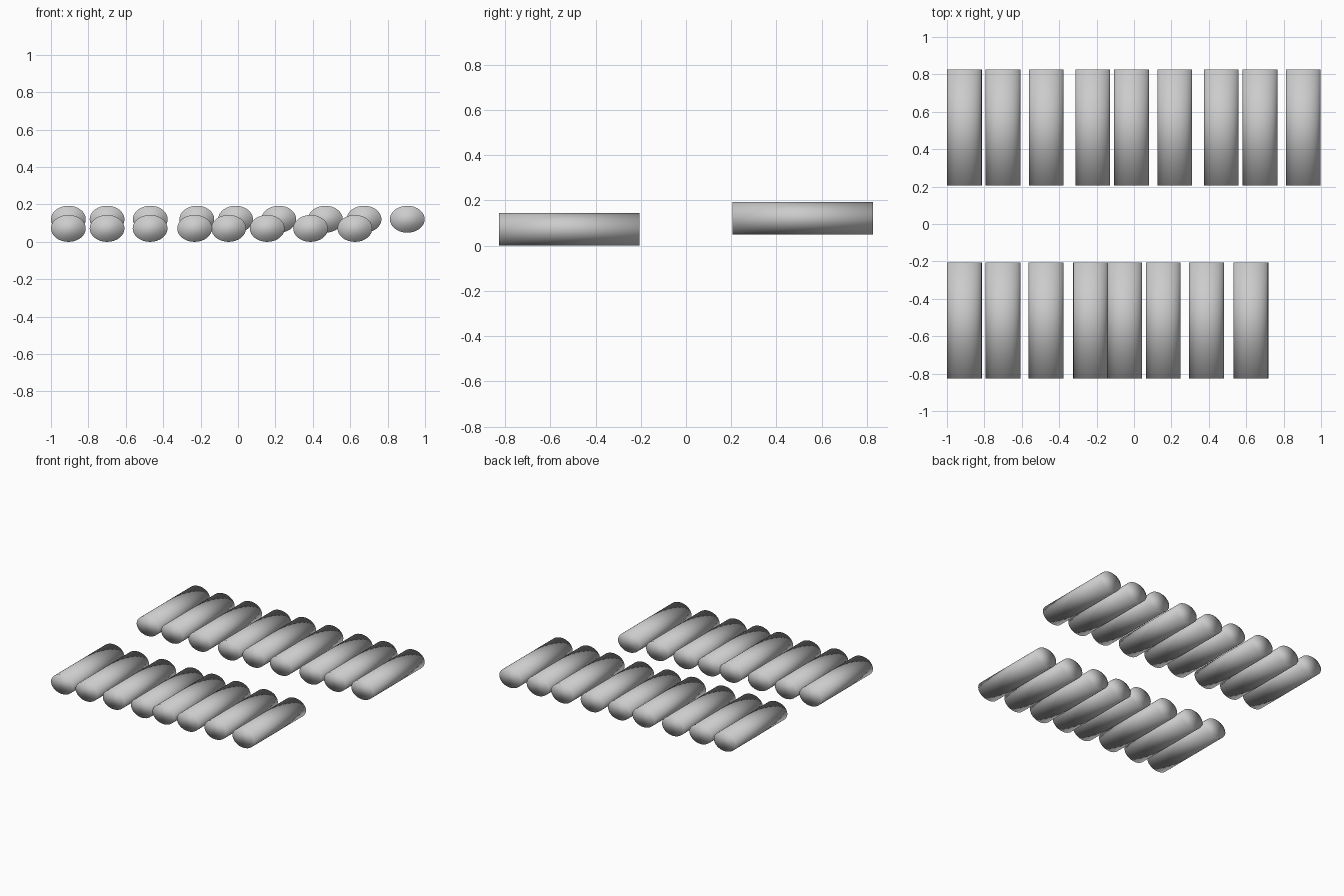
import bpy
import math

if "Cube" in bpy.data.objects:
    bpy.data.objects.remove(bpy.data.objects["Cube"])

RX, RZ = 0.093, 0.072      # elliptical cross-section half sizes
LENGTH = 0.62              # length along y


def roll(name, x, y, z):
    """Capped elliptical cylinder lying along y, smooth shaded all over."""
    bpy.ops.mesh.primitive_cylinder_add(vertices=32, radius=1, depth=1)
    ob = bpy.context.object
    ob.name = name
    ob.scale = (RX, RZ, LENGTH)
    ob.rotation_euler = (math.pi / 2, 0, 0)
    ob.location = (x, y, z)
    bpy.ops.object.transform_apply(location=False, rotation=True, scale=True)
    bpy.ops.object.shade_smooth()
    return ob


# Back row: three groups of three, slightly raised
for group in range(3):
    for i, dx in enumerate((0, 0.207, 0.438)):
        roll(f"back_key_{group * 3 + i + 1}", -0.907 + 0.687 * group + dx, 0.516, 0.121)

# Front row: eight unevenly spaced, resting on the ground
front_x = (-0.907, -0.70, -0.47, -0.232, -0.05, 0.156, 0.388, 0.625)
for i, x in enumerate(front_x):
    roll(f"front_key_{i + 1}", x, -0.516, RZ)
